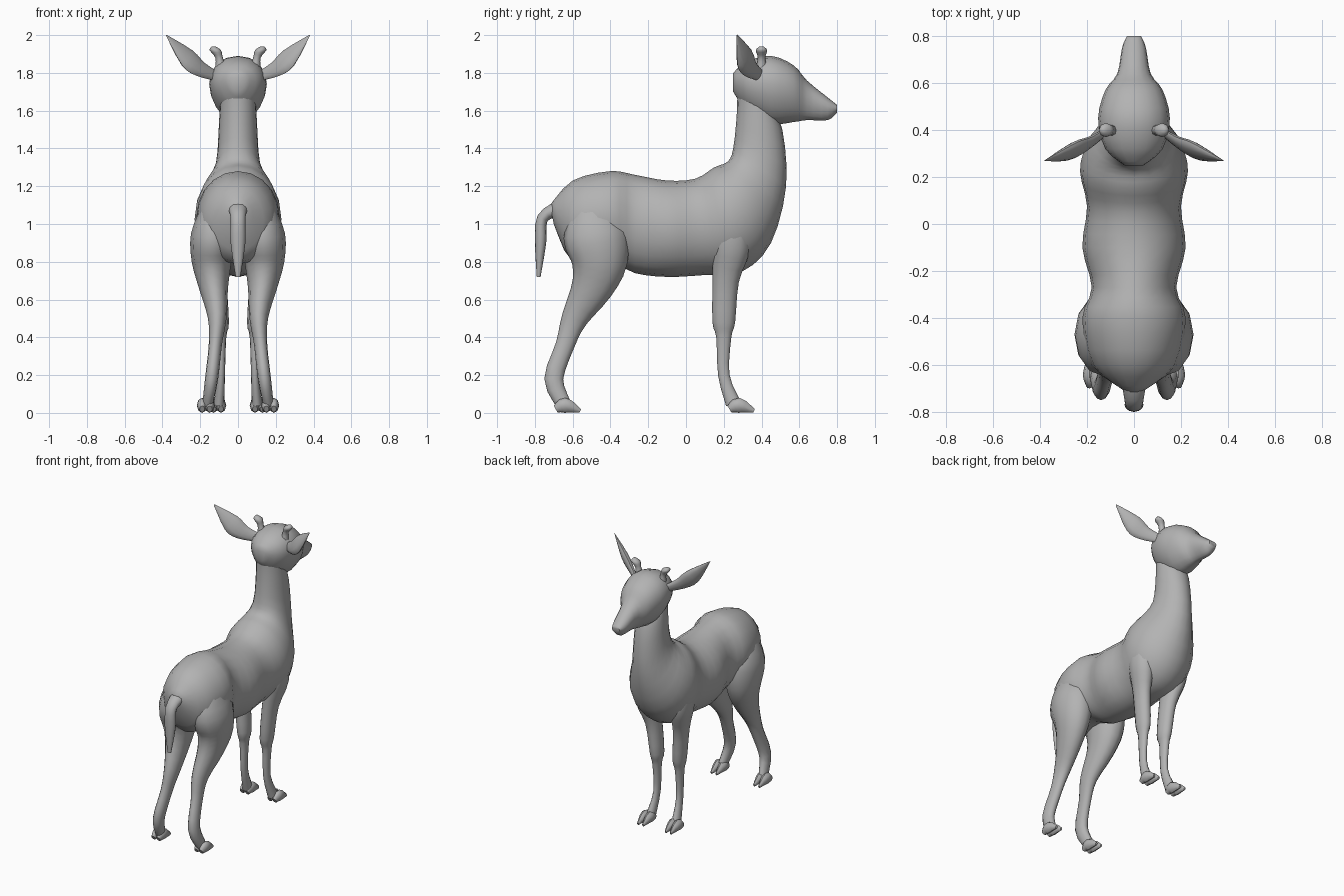
import bpy
import bmesh
from math import sin, cos, tau
from mathutils import Vector

default_cube = bpy.data.objects.get("Cube")
if default_cube:
    bpy.data.objects.remove(default_cube)

coat = bpy.data.materials.new("soft grey")
coat.use_nodes = True
grey = (.45, .45, .45, 1)
coat.diffuse_color = grey
coat.node_tree.nodes["Principled BSDF"].inputs["Base Color"].default_value = grey


def refine(rows, steps=3):
    """Pass a smooth spline through rows of numbers."""
    rows = [Vector(row) for row in rows]
    padded = [rows[0], *rows, rows[-1]]
    result = []
    for before, start, end, after in zip(padded, padded[1:], padded[2:], padded[3:]):
        leave, arrive = (end - before) / 2, (after - start) / 2
        for step in range(steps):
            t = step / steps
            ease = t * t * (3 - 2 * t)
            bend = leave * t * (1 - t) ** 2 - arrive * t * t * (1 - t)
            result.append(start.lerp(end, ease) + bend)
    return result + [rows[-1]]


def loft(name, rings, mirrored=False, sides=12, egg=0):
    """Skin closed oval rings given as (centre, half axis, half width axis)."""
    bm = bmesh.new()
    loops = []
    for centre, along, across in rings:
        loop = []
        for side in range(sides):
            angle = tau * side / sides
            widen = sin(angle) * (1 + egg * cos(angle))
            loop.append(bm.verts.new(centre + along * cos(angle) + across * widen))
        loops.append(loop)
    for lower, upper in zip(loops, loops[1:]):
        for side in range(sides):
            following = (side + 1) % sides
            bm.faces.new((lower[side], lower[following], upper[following], upper[side]))
    bm.faces.new(loops[0])
    bm.faces.new(loops[-1])
    bmesh.ops.recalc_face_normals(bm, faces=bm.faces)
    mesh = bpy.data.meshes.new(name)
    bm.to_mesh(mesh)
    bm.free()
    mesh.materials.append(coat)
    part = bpy.data.objects.new(name, mesh)
    bpy.context.collection.objects.link(part)
    if mirrored:
        part.modifiers.new("Mirror", "MIRROR").use_mirror_merge = False
    bpy.ops.object.select_all(action="DESELECT")
    part.select_set(True)
    bpy.context.view_layer.objects.active = part
    bpy.ops.object.shade_smooth_by_angle(angle=1)


def trunk(name, rows, **options):
    """Loft from rows of underside (y, z), upper side (y, z) and half width."""
    rings = []
    for low_y, low_z, high_y, high_z, width in refine(rows):
        low, high = Vector((0, low_y, low_z)), Vector((0, high_y, high_z))
        rings.append(((low + high) / 2, (high - low) / 2, Vector((width, 0, 0))))
    loft(name, rings, **options)


def limb(name, rows, flatness, **options):
    """Loft along a path of (x, y, z, radius), square to its direction."""
    path = [(Vector(row[:3]), row[3]) for row in refine(rows)]
    rings = []
    for index, (centre, radius) in enumerate(path):
        previous = path[max(index - 1, 0)][0]
        following = path[min(index + 1, len(path) - 1)][0]
        heading = following - previous
        along = Vector((0, -heading.z, heading.y)).normalized() * radius
        rings.append((centre, along, Vector((radius * flatness, 0, 0))))
    loft(name, rings, **options)


# Rump, barrel, chest and neck in one sweep
trunk("torso_and_neck", [
    (-.7, 1, -.72, 1.1, .04),
    (-.6, .8, -.6, 1.23, .18),
    (-.4, .8, -.4, 1.28, .22),
    (-.27, .74, -.27, 1.26, .18),
    (-.1, .72, -.1, 1.23, .22),
    (.1, .73, .05, 1.24, .2),
    (.3, .75, .15, 1.3, .23),
    (.45, .9, .22, 1.33, .2),
    (.53, 1.2, .25, 1.4, .12),
    (.51, 1.5, .27, 1.6, .1),
    (.44, 1.66, .27, 1.76, .09),
], sides=20)

# Head from the back of the skull to the nose
trunk("head", [
    (.25, 1.7, .25, 1.8, .04),
    (.32, 1.6, .32, 1.86, .12),
    (.45, 1.53, .45, 1.89, .15),
    (.57, 1.54, .57, 1.84, .12),
    (.64, 1.55, .64, 1.76, .07),
    (.75, 1.55, .75, 1.67, .05),
    (.8, 1.59, .8, 1.63, .03),
], sides=18, egg=.2)

# Tail hanging behind the rump
limb("tail", [
    (0, -.68, 1.08, .04),
    (0, -.76, 1.03, .03),
    (0, -.77, .9, .03),
    (0, -.78, .72, .01),
], flatness=1.3)

# Legs from thigh or shoulder down to the foot
limb("hind_leg", [
    (.12, -.5, 1.1, .1),
    (.13, -.48, .95, .17),
    (.14, -.46, .8, .15),
    (.13, -.5, .66, .11),
    (.11, -.59, .5, .07),
    (.12, -.64, .36, .05),
    (.14, -.7, .18, .05),
    (.16, -.65, .05, .04),
], flatness=.7, mirrored=True)
limb("front_leg", [
    (.15, .24, 1.05, .09),
    (.14, .24, .88, .1),
    (.11, .21, .7, .07),
    (.09, .2, .48, .06),
    (.09, .2, .4, .04),
    (.09, .2, .2, .03),
    (.1, .25, .05, .04),
], flatness=.7, mirrored=True)

# Cloven hooves: two pointed toes resting on the ground at each foot
for foot, foot_x, heel in (("hind", .17, -.7), ("front", .11, .22)):
    for toe, offset in (("inner", -.02), ("outer", .02)):
        limb(f"{foot}_{toe}_toe", [
            (foot_x + offset, heel + reach, radius, radius)
            for reach, radius in ((.01, .02), (.06, .04), (.14, .01))
        ], flatness=.7, mirrored=True, sides=8)

# Small budding horns
limb("horn", [
    (.09, .4, 1.82, .03),
    (.1, .4, 1.88, .02),
    (.12, .4, 1.92, .03),
    (.13, .4, 1.94, .01),
], flatness=1, mirrored=True, sides=8)

# Leaf shaped ears, broad side leaning inward, forward and up
broad = Vector((-.4, .6, .7))
thin = broad.cross(Vector((.7, -.4, .6))) * .4
ear_path = refine([
    (.11, .4, 1.78, .03),
    (.2, .34, 1.82, .05),
    (.27, .31, 1.88, .06),
    (.38, .27, 2, .003),
])
loft("ear", [
    (Vector((x, y, z)), broad * half, thin * half) for x, y, z, half in ear_path
], mirrored=True)
